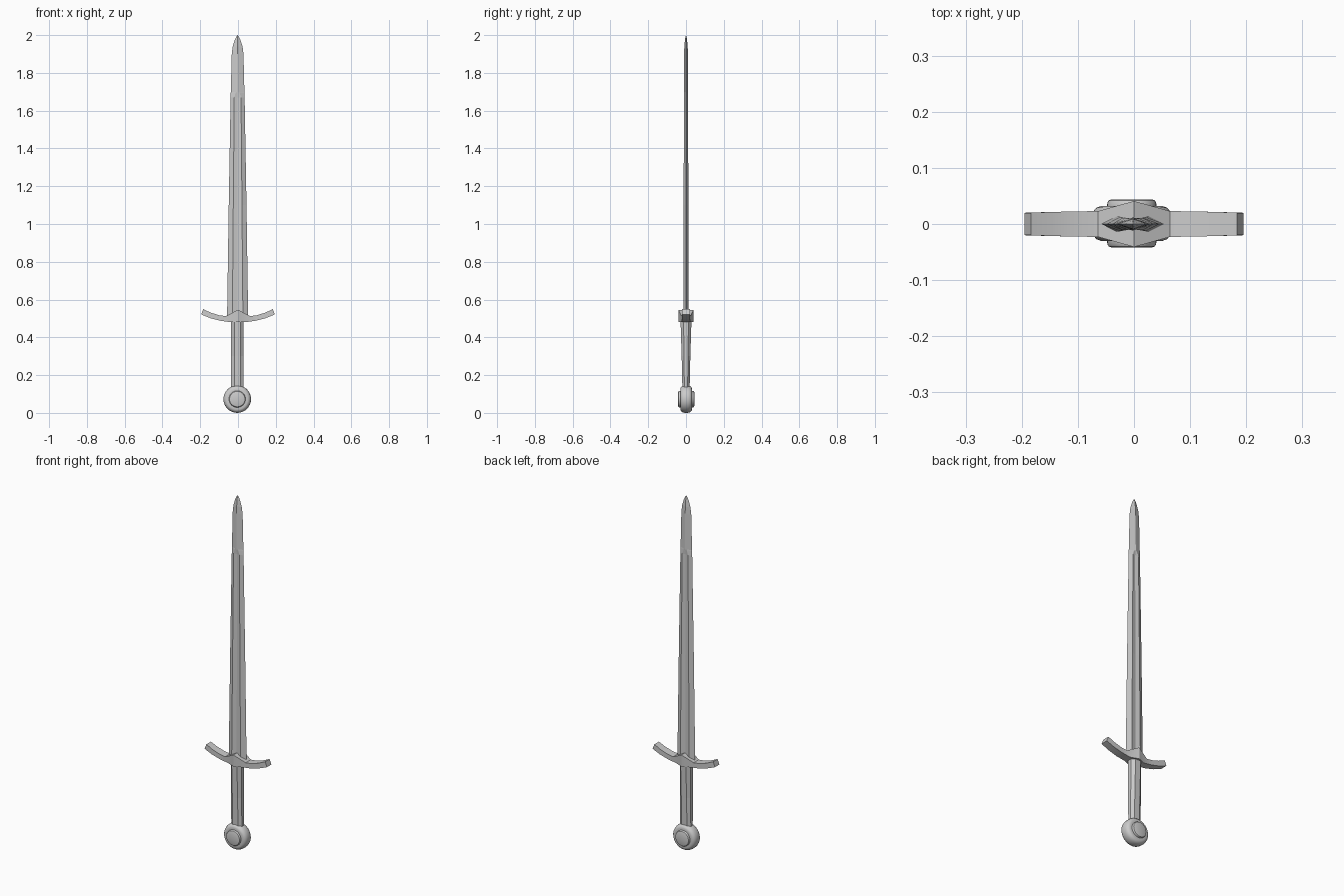
import bpy, bmesh, math

if "Cube" in bpy.data.objects:
    bpy.data.objects.remove(bpy.data.objects["Cube"])


def finish(name, bm, smooth=None):
    bmesh.ops.remove_doubles(bm, verts=bm.verts, dist=1e-5)
    bmesh.ops.recalc_face_normals(bm, faces=bm.faces)
    me = bpy.data.meshes.new(name)
    bm.to_mesh(me)
    bm.free()
    ob = bpy.data.objects.new(name, me)
    bpy.context.collection.objects.link(ob)
    if smooth:
        bpy.ops.object.select_all(action='DESELECT')
        ob.select_set(True)
        bpy.context.view_layer.objects.active = ob
        bpy.ops.object.shade_smooth_by_angle(angle=math.radians(smooth))
    return ob


def loft(name, rings, smooth=None):
    """Skin a list of equal-length point rings and cap both ends."""
    bm = bmesh.new()
    vs = [[bm.verts.new(p) for p in r] for r in rings]
    n = len(vs[0])
    for a, b in zip(vs, vs[1:]):
        for i in range(n):
            j = (i + 1) % n
            bm.faces.new((a[i], a[j], b[j], b[i]))
    bm.faces.new(vs[0])
    bm.faces.new(vs[-1])
    return finish(name, bm, smooth)


# Blade: double edge, shallow fuller, then a plain ridge up to the tip
def blade_ring(z, w, f, t, c):
    x0 = -0.002
    half = [(w, 0), (f, t), (0, c), (-f, t)]
    return [(x0 + x, y, z) for x, y in half] + [(x0 - x, -y, z) for x, y in half]


blade = [blade_ring(*s) for s in [
    (0.49, 0.056, 0.028, 0.014, 0.009),
    (1.10, 0.047, 0.023, 0.0125, 0.008),
    (1.67, 0.037, 0.018, 0.011, 0.007),
    (1.695, 0.0365, 0.010, 0.010, 0.010),
    (1.70, 0.036, 0.009, 0.009, 0.0115),
    (1.90, 0.031, 0.008, 0.0075, 0.010),
    (1.94, 0.026, 0.007, 0.0065, 0.009),
    (1.975, 0.015, 0.004, 0.004, 0.0055),
    (1.99, 0.008, 0.002, 0.002, 0.003),
    (2.0, 0.0005, 0.0002, 0.0002, 0.0003)]]
loft("blade", blade)

# Crossguard: peaked centre block with upswept arms, mirrored in x
arm = [  # x top, z top, x bottom, z bottom, half depth
    (0.0, 0.546, 0.0, 0.480, 0.041),
    (0.064, 0.512, 0.045, 0.481, 0.023),
    (0.10, 0.517, 0.095, 0.488, 0.0225),
    (0.145, 0.531, 0.148, 0.502, 0.0215),
    (0.184, 0.549, 0.195, 0.521, 0.020)]


def guard_ring(s, side):
    xt, zt, xb, zb, d = s
    return [(side * xt, -d, zt), (side * xt, d, zt), (side * xb, d, zb), (side * xb, -d, zb)]


loft("crossguard", [guard_ring(s, -1) for s in arm[:0:-1]] + [guard_ring(s, 1) for s in arm], 20)

# Grip: octagonal, thinner in depth towards the pommel
def grip_ring(z, w, d):
    q = [(w, -d * .45), (w, d * .45), (w * .5, d), (-w * .5, d)]
    return [(x - 0.003, y, z) for x, y in q] + [(-x - 0.003, -y, z) for x, y in q]


loft("grip", [grip_ring(0.12, 0.033, 0.019), grip_ring(0.30, 0.033, 0.023),
              grip_ring(0.49, 0.033, 0.029)])


# Pommel: turned disc with a raised round boss on each face
prof = [(0.001, 0.043), (0.036, 0.043), (0.041, 0.041), (0.0435, 0.037), (0.044, 0.031),
        (0.055, 0.031), (0.063, 0.028), (0.069, 0.021), (0.072, 0.012), (0.073, 0)]
prof += [(r, -y) for r, y in prof[-2::-1]]
SEG = 32
rings = [[(-0.004 + r * math.cos(2 * math.pi * i / SEG), 0.001 + y,
           0.073 + r * math.sin(2 * math.pi * i / SEG)) for i in range(SEG)] for r, y in prof]
loft("pommel", rings, 35)
